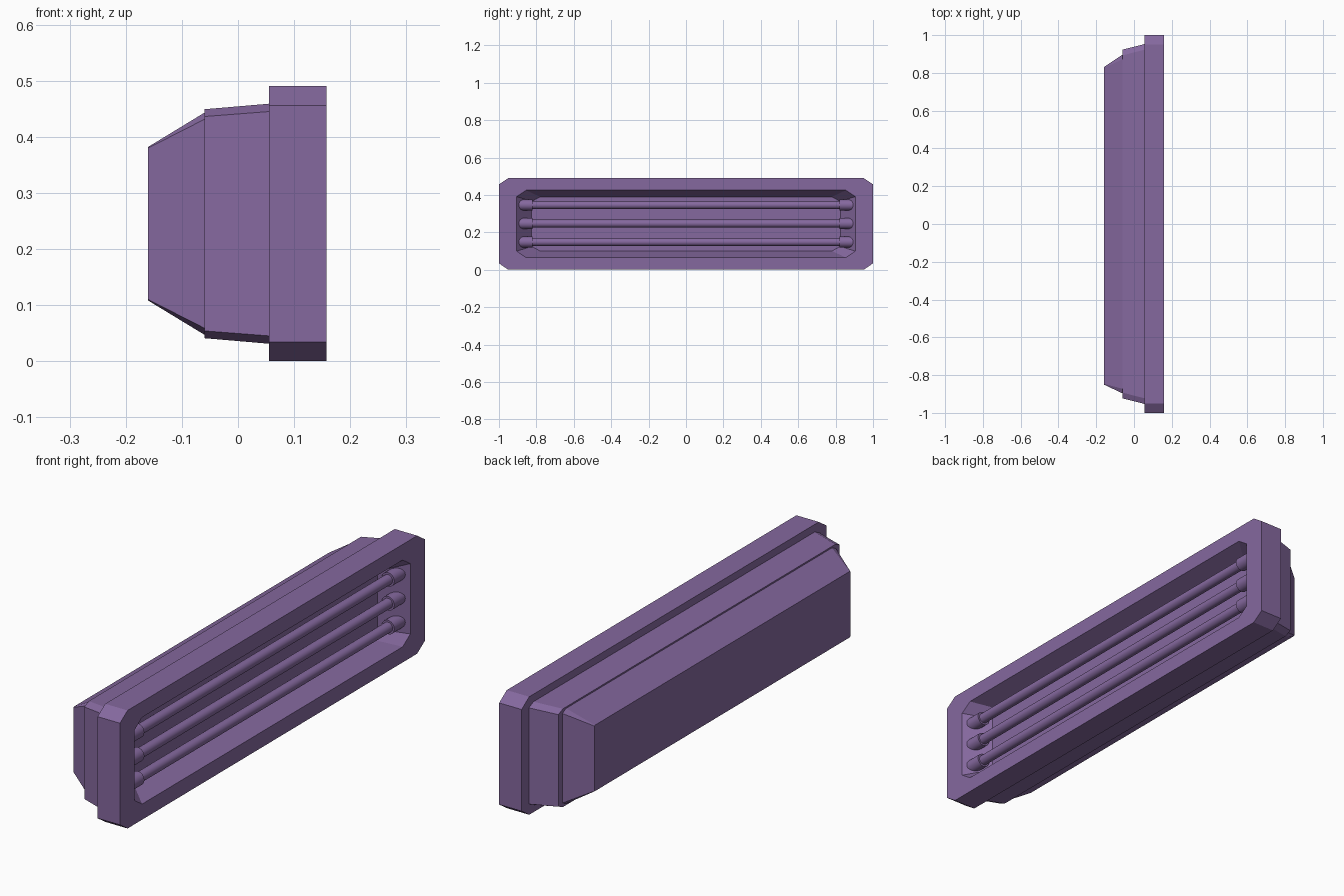
import bpy
import bmesh
from math import radians
from mathutils import Matrix

cube = bpy.data.objects.get("Cube")
if cube:
    bpy.data.objects.remove(cube, do_unlink=True)

purple = bpy.data.materials.new("dusty purple")
purple.use_nodes = True
colour = (0.235, 0.14, 0.345, 1)
purple.diffuse_color = colour
purple.node_tree.nodes["Principled BSDF"].inputs["Base Color"].default_value = colour

MID_Z = 0.245


def add_object(name, bm):
    bmesh.ops.recalc_face_normals(bm, faces=bm.faces)
    mesh = bpy.data.meshes.new(name)
    bm.to_mesh(mesh)
    bm.free()
    mesh.materials.append(purple)
    obj = bpy.data.objects.new(name, mesh)
    bpy.context.collection.objects.link(obj)
    return obj


def loft(name, rings):
    """Join chamfered rectangles: x, half length, half height, cut along y, cut along z, y shift."""
    bm = bmesh.new()
    loops = []
    for x, hy, hz, cy, cz, shift in rings:
        corners = [(hy, hz - cz), (hy - cy, hz), (cy - hy, hz), (-hy, hz - cz),
                   (-hy, cz - hz), (cy - hy, -hz), (hy - cy, -hz), (hy, cz - hz)]
        loops.append([bm.verts.new((x, y + shift, MID_Z + z)) for y, z in corners])
    for a, b in zip(loops, loops[1:]):
        for i in range(8):
            j = (i + 1) % 8
            bm.faces.new((a[i], a[j], b[j], b[i]))
    bm.faces.new(loops[0])
    bm.faces.new(loops[-1])
    return add_object(name, bm)


def rod(name, radius, y0, y1, x, z):
    """Smooth cylinder lying along y."""
    bm = bmesh.new()
    place = Matrix.Translation((x, (y0 + y1) / 2, z)) @ Matrix.Rotation(radians(90), 4, "X")
    bmesh.ops.create_cone(bm, cap_ends=True, segments=24, radius1=radius,
                          radius2=radius, depth=y1 - y0, matrix=place)
    obj = add_object(name, bm)
    bpy.ops.object.select_all(action="DESELECT")
    obj.select_set(True)
    bpy.context.view_layer.objects.active = obj
    bpy.ops.object.shade_smooth_by_angle(angle=radians(40))


# Front frame with a sloped, shallow recess
loft("frame", [
    (0.055, 1.0, 0.245, 0.05, 0.034, 0),
    (0.158, 1.0, 0.245, 0.05, 0.034, 0),
    (0.158, 0.905, 0.18, 0.05, 0.034, 0),
    (0.063, 0.825, 0.145, 0.045, 0.025, 0),
])

# Housing behind the frame
loft("housing", [
    (-0.06, 0.923, 0.204, 0.03, 0.013, 0),
    (0.057, 0.953, 0.214, 0.03, 0.014, 0),
])

# Tapered back cover, set in slightly from the housing
loft("back_cover", [
    (-0.16, 0.84, 0.137, 0.004, 0.002, -0.01),
    (-0.058, 0.898, 0.199, 0.025, 0.012, 0),
])

# Three tubes with a wider socket at each end
for label, z in (("lower", 0.148), ("middle", 0.247), ("upper", 0.346)):
    rod(label + "_tube", 0.021, -0.83, 0.83, 0.115, z)
    for side, sign in (("front", -1), ("back", 1)):
        y0, y1 = sorted((sign * 0.82, sign * 0.892))
        rod(f"{label}_{side}_socket", 0.029, y0, y1, 0.115, z)
